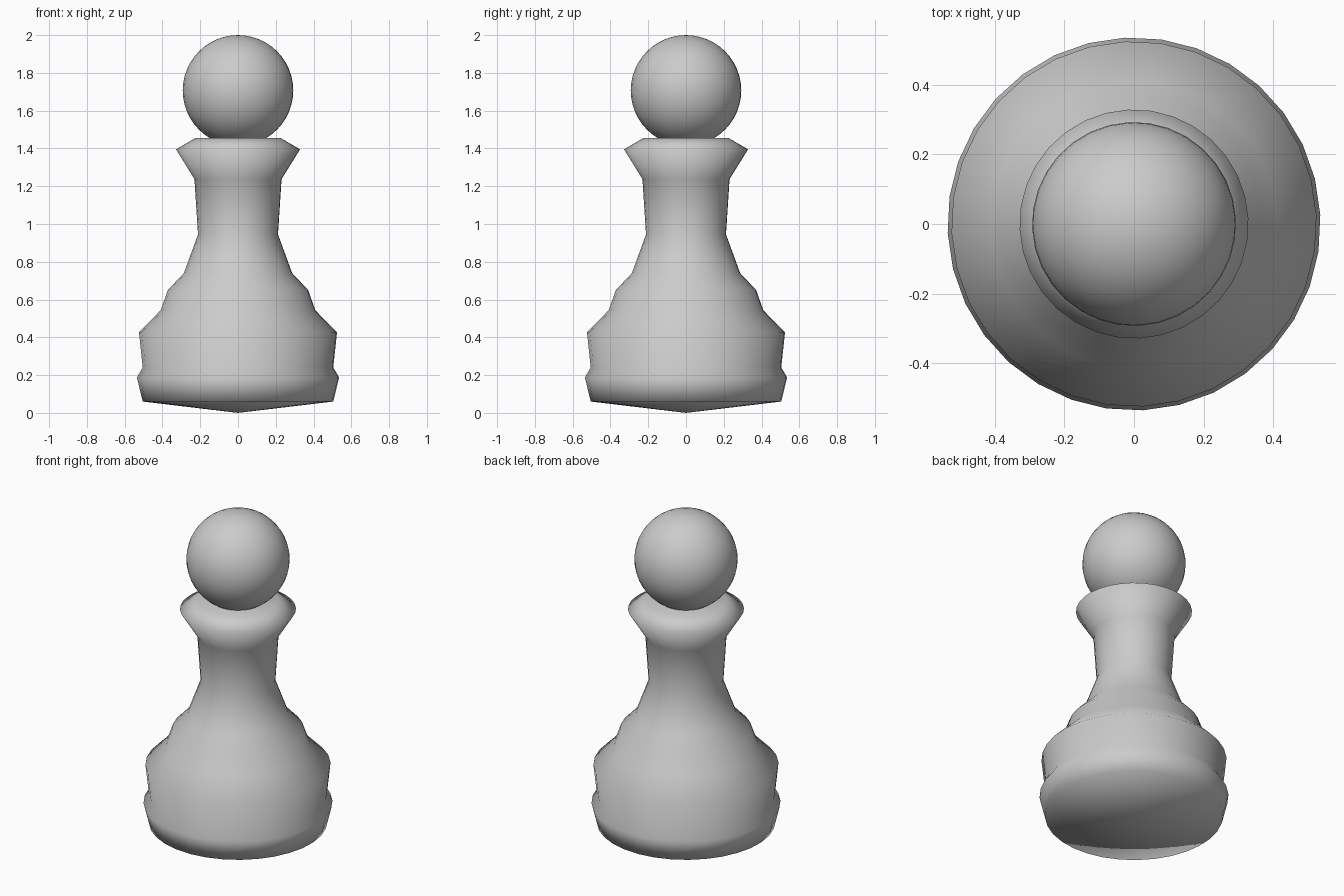
import bpy, bmesh
from math import radians, sin, cos, tau

if "Cube" in bpy.data.objects:
    bpy.data.objects.remove(bpy.data.objects["Cube"])

SIDES = 32
TURN = radians(2.8)


def lathe(name, profile):
    """Revolve (radius, z) points about z; zero radius makes a pole."""
    bm = bmesh.new()
    rings = []
    for r, z in profile:
        if r == 0:
            rings.append([bm.verts.new((0, 0, z))] * SIDES)
        else:
            rings.append([bm.verts.new((r * cos(TURN + tau * i / SIDES),
                                        r * sin(TURN + tau * i / SIDES), z))
                          for i in range(SIDES)])
    for low, high in zip(rings, rings[1:]):
        for i in range(SIDES):
            j = (i + 1) % SIDES
            corners = dict.fromkeys((low[i], low[j], high[j], high[i]))
            bm.faces.new(list(corners)).smooth = True
    bmesh.ops.recalc_face_normals(bm, faces=bm.faces)
    mesh = bpy.data.meshes.new(name)
    bm.to_mesh(mesh)
    bm.free()
    ob = bpy.data.objects.new(name, mesh)
    bpy.context.collection.objects.link(ob)
    return ob


# Turned body: shallow pointed underside, stepped base, stem and collar
lathe("body", [
    (0, 0), (0.505, 0.06), (0.536, 0.188), (0.505, 0.24), (0.525, 0.427),
    (0.41, 0.543), (0.372, 0.65), (0.287, 0.74), (0.212, 0.945),
    (0.231, 1.238), (0.329, 1.395), (0.226, 1.455), (0, 1.455),
])

# Ball head
bpy.ops.mesh.primitive_uv_sphere_add(segments=SIDES, ring_count=24, radius=0.293,
                                     location=(0, 0, 1.707), rotation=(0, 0, TURN))
head = bpy.context.object
head.name = "head"
bpy.ops.object.shade_smooth()
